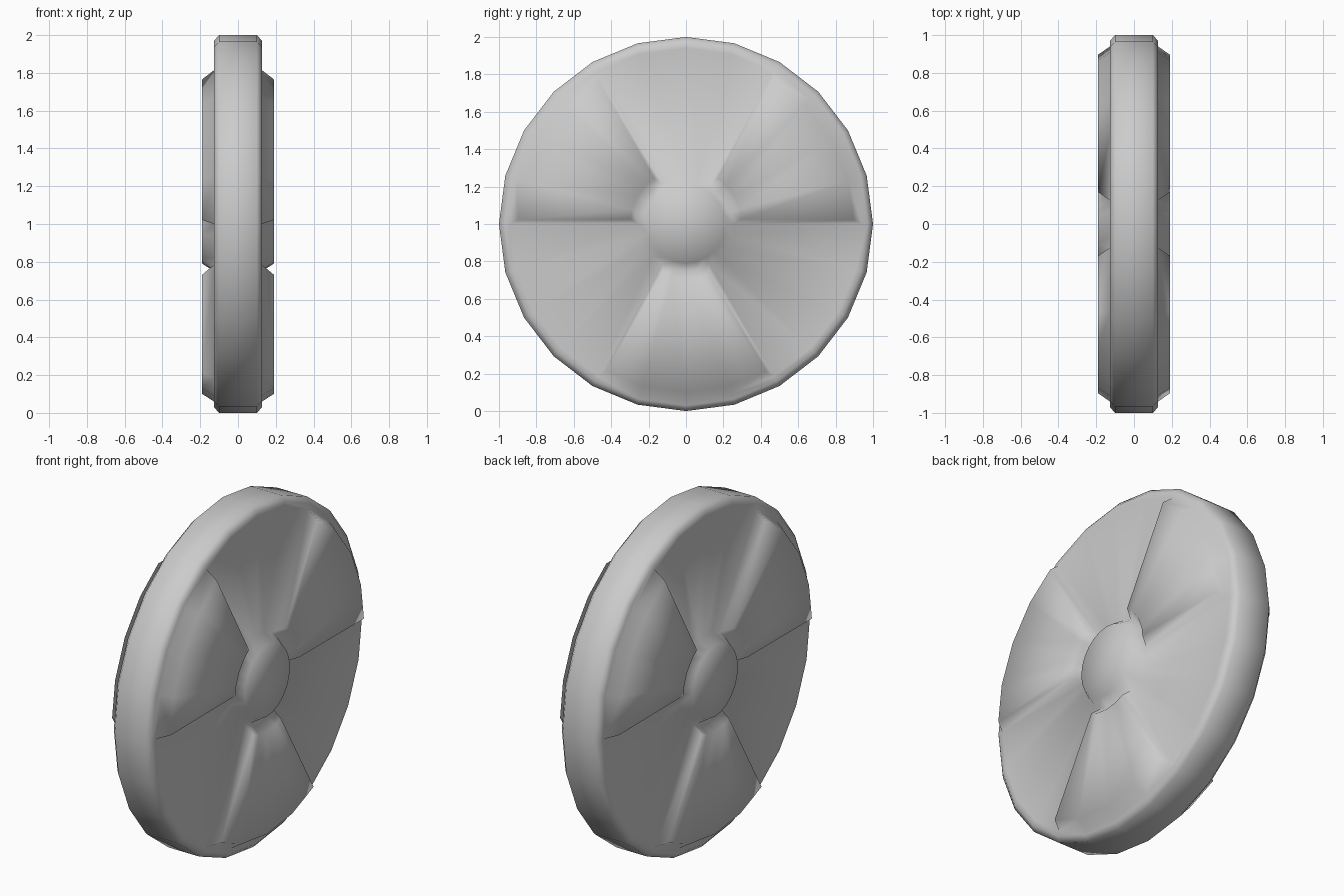
import bpy, bmesh
from math import cos, sin, radians, hypot

if "Cube" in bpy.data.objects:
    bpy.data.objects.remove(bpy.data.objects["Cube"], do_unlink=True)

SIDES = 24
FACE_X, RAISE = 0.127, 0.063
COLOR = (0.6, 0.6, 0.6, 1)

mat = bpy.data.materials.new("plain grey")
mat.use_nodes = True
mat.diffuse_color = COLOR
mat.node_tree.nodes["Principled BSDF"].inputs["Base Color"].default_value = COLOR

bm = bmesh.new()


def ring(radius, x):
    step = radians(360 / SIDES)
    return [bm.verts.new((x, radius * cos(i * step), radius * sin(i * step)))
            for i in range(SIDES)]


def bridge(a, b):
    return [bm.faces.new((a[i], b[i], b[(i + 1) % SIDES], a[(i + 1) % SIDES]))
            for i in range(SIDES)]


# Half wheel: hub, spoke band, bevelled rim and tread up to the mid plane
hub_ring = ring(0.25, FACE_X)
band_ring = ring(0.94, FACE_X)
edge_ring = ring(0.97, FACE_X)
shoulder = ring(1, 0.1)
centre = bm.verts.new((FACE_X, 0, 0))
hub = [bm.faces.new((centre, hub_ring[i], hub_ring[(i + 1) % SIDES]))
       for i in range(SIDES)]
band = bridge(hub_ring, band_ring)
bridge(band_ring, edge_ring)
bridge(edge_ring, shoulder)
bridge(shoulder, ring(1, 0))
bmesh.ops.recalc_face_normals(bm, faces=bm.faces)
if hub[0].normal.x < 0:
    bmesh.ops.reverse_faces(bm, faces=bm.faces)


# Raised pads: three 60 degree sectors and the hub
def raise_pad(faces, inset):
    bmesh.ops.inset_region(bm, faces=faces, thickness=inset, use_even_offset=True)
    verts = {v for f in faces for v in f.verts}
    for v in verts:
        v.co.x = FACE_X + RAISE
    return verts


for start in (0, 8, 16):
    for v in raise_pad(band[start:start + 4], 0.022):
        scale = 1.1 if hypot(v.co.y, v.co.z) < 0.6 else 0.98
        v.co.y *= scale
        v.co.z *= scale
raise_pad(hub, 0.04)

mesh = bpy.data.meshes.new("wheel")
bm.to_mesh(mesh)
bm.free()
mesh.materials.append(mat)
wheel = bpy.data.objects.new("wheel", mesh)
bpy.context.collection.objects.link(wheel)
wheel.location.z = 1
mesh.shade_smooth()

# Opposite face
mirror = wheel.modifiers.new("Mirror", "MIRROR")
mirror.use_axis[0] = True
mirror.use_clip = True
